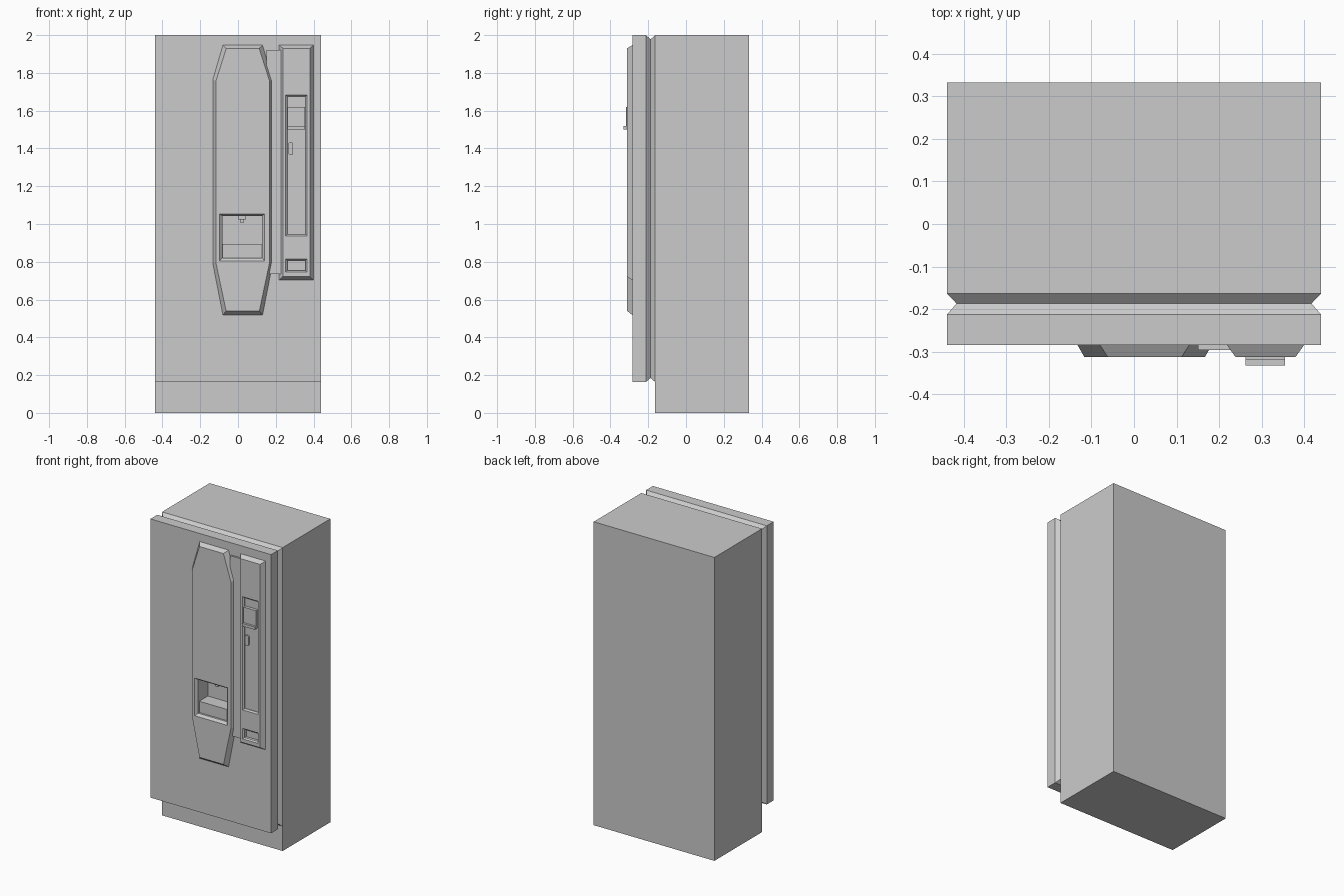
import bpy, bmesh

if "Cube" in bpy.data.objects:
    bpy.data.objects.remove(bpy.data.objects["Cube"])


def rect(x0, x1, z0, z1):
    return [(x0, z0), (x1, z0), (x1, z1), (x0, z1)]


def loft(name, rings):
    """Closed solid through matching XZ outlines, each given as (y, outline)."""
    bm = bmesh.new()
    loops = [[bm.verts.new((x, y, z)) for x, z in pts] for y, pts in rings]
    n = len(loops[0])
    for a, b in zip(loops, loops[1:]):
        for i in range(n):
            j = (i + 1) % n
            bm.faces.new((a[i], a[j], b[j], b[i]))
    bm.faces.new(loops[0])
    bm.faces.new(loops[-1])
    bmesh.ops.recalc_face_normals(bm, faces=bm.faces)
    mesh = bpy.data.meshes.new(name)
    bm.to_mesh(mesh)
    bm.free()
    obj = bpy.data.objects.new(name, mesh)
    bpy.context.collection.objects.link(obj)
    return obj


def box(name, x0, x1, y0, y1, z0, z1):
    r = rect(x0, x1, z0, z1)
    return loft(name, [(y0, r), (y1, r)])


def recess(targets, outer, inner, y_lip, y_back):
    """Cut a pocket with a chamfered rim into every target."""
    cutter = loft("recess_cutter", [(-0.36, rect(*outer)), (FACE, rect(*outer)),
                                    (y_lip, rect(*inner)), (y_back, rect(*inner))])
    cutter.hide_render = True
    for obj in targets:
        mod = obj.modifiers.new("recess", 'BOOLEAN')
        mod.operation = 'DIFFERENCE'
        mod.solver = 'EXACT'
        mod.object = cutter
        bpy.context.view_layer.objects.active = obj
        bpy.ops.object.modifier_apply(modifier=mod.name)
    bpy.data.objects.remove(cutter)


FACE, DOOR = -0.312, -0.284   # front of raised panels, front of door

# Cabinet and door, joined by a V-shaped groove
box("cabinet", -0.44, 0.44, -0.163, 0.333, 0, 2)
full, neck = rect(-0.44, 0.44, 0.163, 2), rect(-0.417, 0.417, 0.185, 1.978)
door = loft("door", [(-0.163, full), (-0.187, neck), (-0.213, full), (DOOR, full)])


# Long eight-sided raised panel
def coffin(side, end_top, end_bot, z0, z1, z2, z3):
    c = 0.025
    return [(c - end_bot, z0), (c + end_bot, z0), (c + side, z1), (c + side, z2),
            (c + end_top, z3), (c - end_top, z3), (c - side, z2), (c - side, z1)]


base = coffin(0.158, 0.105, 0.105, 0.518, 0.79, 1.765, 1.947)
front = coffin(0.142, 0.087, 0.088, 0.54, 0.795, 1.757, 1.93)
main_panel = loft("main_panel", [(DOOR + 0.003, base), (DOOR, base), (FACE, front)])

# Narrow payment panel and the thin plate linking both panels
side_base, side_front = rect(0.218, 0.40, 0.703, 1.947), rect(0.238, 0.38, 0.722, 1.93)
pay_panel = loft("payment_panel", [(DOOR + 0.003, side_base), (DOOR, side_base), (FACE, side_front)])
box("link_plate", 0.15, 0.235, -0.296, DOOR + 0.003, 0.735, 1.92)

# Dispensing bay, long payment pocket and coin return
recess([main_panel, door], (-0.097, 0.141, 0.805, 1.053), (-0.083, 0.128, 0.82, 1.042), -0.298, -0.195)
recess([pay_panel], (0.252, 0.366, 0.937, 1.683), (0.261, 0.357, 0.945, 1.675), -0.303, -0.298)
recess([pay_panel, door], (0.252, 0.366, 0.746, 0.815), (0.261, 0.357, 0.753, 0.807), -0.303, -0.285)

# Cup shelf and stepped nozzle inside the bay
box("cup_shelf", -0.083, 0.128, -0.285, -0.195, 0.82, 0.894)
box("nozzle_body", 0.001, 0.043, -0.265, -0.225, 1.025, 1.043)
box("nozzle_tip", 0.011, 0.033, -0.256, -0.234, 1.008, 1.026)

# Note reader with lip, and coin slot
box("note_reader", 0.262, 0.355, -0.318, -0.297, 1.503, 1.62)
box("note_reader_lip", 0.262, 0.355, -0.332, -0.31, 1.5, 1.518)
slot = [(0.273, 1.365), (0.286, 1.365), (0.292, 1.373), (0.292, 1.426),
        (0.286, 1.434), (0.273, 1.434), (0.267, 1.426), (0.267, 1.373)]
loft("coin_slot", [(-0.297, slot), (-0.308, slot)])
